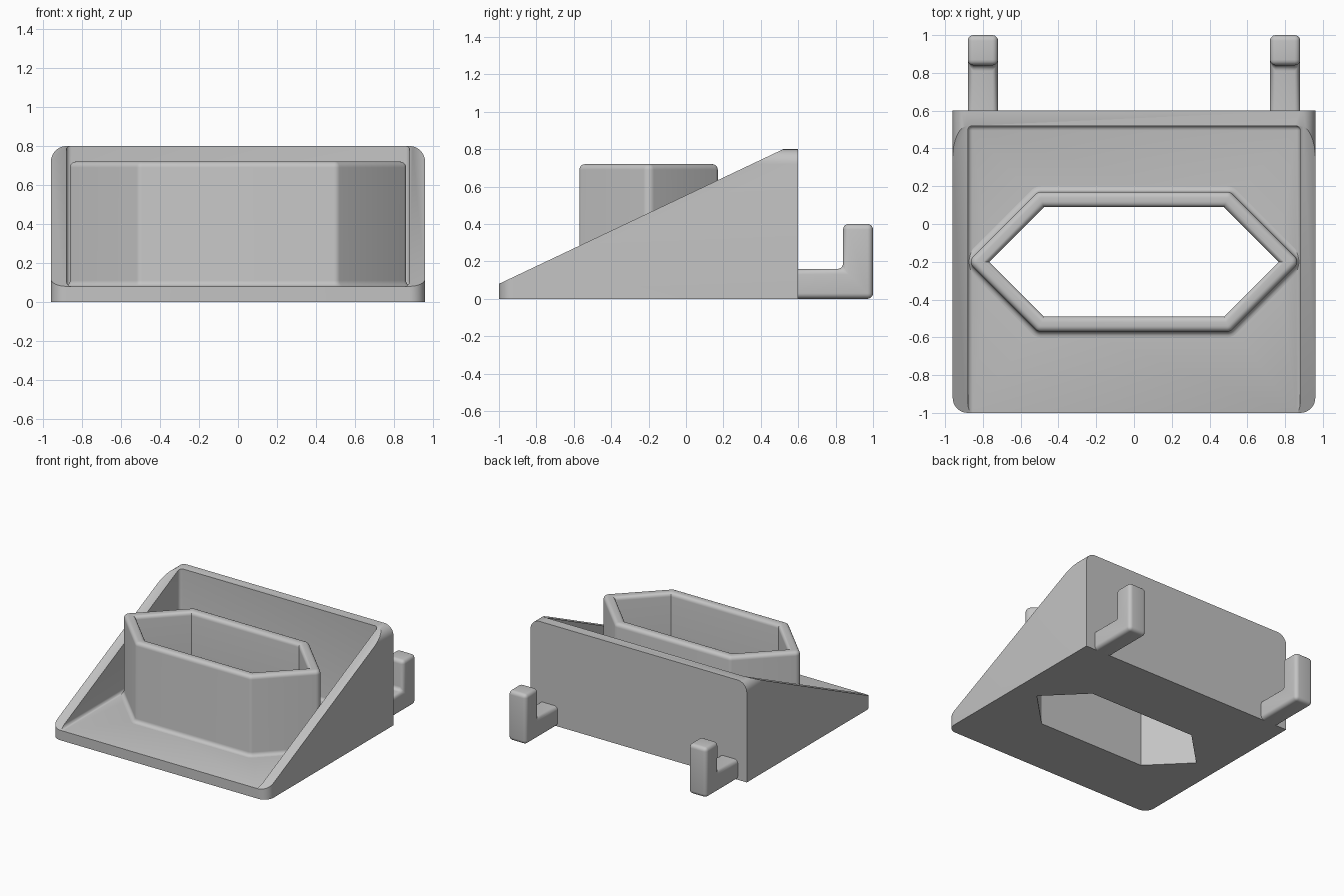
import bpy, bmesh
from math import sin, cos, pi, sqrt, atan2
from mathutils import Vector

cube = bpy.data.objects.get("Cube")
if cube:
    bpy.data.objects.remove(cube, do_unlink=True)

grey = bpy.data.materials.new("light_grey")
grey.use_nodes = True
colour = (0.55, 0.55, 0.55, 1)
grey.diffuse_color = colour
grey.node_tree.nodes["Principled BSDF"].inputs["Base Color"].default_value = colour


def finish(bm, name):
    bmesh.ops.remove_doubles(bm, verts=bm.verts, dist=1e-5)
    bmesh.ops.recalc_face_normals(bm, faces=bm.faces)
    mesh = bpy.data.meshes.new(name)
    bm.to_mesh(mesh)
    bm.free()
    mesh.materials.append(grey)
    obj = bpy.data.objects.new(name, mesh)
    bpy.context.collection.objects.link(obj)
    return obj


def smooth(obj):
    bpy.ops.object.select_all(action='DESELECT')
    obj.select_set(True)
    bpy.context.view_layer.objects.active = obj
    bpy.ops.object.shade_smooth_by_angle(angle=pi / 6)


def box(low, high):
    bm = bmesh.new()
    bmesh.ops.create_cube(bm, size=1)
    for v in bm.verts:
        v.co = [(a + b) / 2 + c * (b - a) for a, b, c in zip(low, high, v.co)]
    return bm


def round_edges(bm, radius, rule, segments=6):
    edges = [e for e in bm.edges if rule(*(v.co for v in e.verts))]
    bmesh.ops.bevel(bm, geom=edges, offset=radius, segments=segments,
                    profile=0.5, affect='EDGES')


def near(a, b):
    return abs(a - b) < 1e-4


def prism(points, axis, depth):
    """Extrude a closed outline along one axis vector."""
    bm = bmesh.new()
    face = bm.faces.new([bm.verts.new(p) for p in points])
    new = bmesh.ops.extrude_face_region(bm, geom=[face])["geom"]
    bmesh.ops.translate(bm, vec=Vector(axis) * depth,
                        verts=[g for g in new if isinstance(g, bmesh.types.BMVert)])
    return bm


# Hexagon outlines, grown (rounded corners) or shrunk (mitred) from a core
CENTRE_Y, APOTHEM, TIP, ARC = -0.2, 0.33, 0.823, 5


def hexagon(offset, z):
    shrink = min(offset, 0)
    half = APOTHEM + shrink
    tip = TIP + shrink * sqrt(2)
    bend = tip - half
    corners = [(tip, 0), (bend, half), (-bend, half),
               (-tip, 0), (-bend, -half), (bend, -half)]
    spans = [(-1, 1), (1, 2), (2, 3), (3, 5), (5, 6), (6, 7)]
    points = []
    for (x, y), (start, end) in zip(corners, spans):
        for i in range(ARC + 1):
            t = (start + (end - start) * i / ARC) * pi / 4
            r = max(offset, 0)
            points.append((x + r * cos(t), CENTRE_Y + y + r * sin(t), z))
    return points


# Sloped tray: rounded block, sliced by the slope, hollowed, with a hexagonal hole
bm = box((-0.96, -1, 0), (0.96, 0.6, 0.8))
round_edges(bm, 0.08, lambda a, b: (near(a.y, -1) and near(b.y, -1) and near(a.x, b.x))
            or (near(a.z, 0.8) and near(b.z, 0.8) and near(a.x, b.x)), 8)
cut = bmesh.ops.bisect_plane(bm, geom=bm.verts[:] + bm.edges[:] + bm.faces[:],
                             plane_co=(0, -1, 0.08), plane_no=(0, -0.72, 1.52),
                             clear_outer=True)
bmesh.ops.holes_fill(bm, edges=[e for e in bm.edges if e.is_boundary])
tray = finish(bm, "tray")

bm = box((-0.88, -1.5, 0.08), (0.88, 0.52, 1.5))
round_edges(bm, 0.025, lambda a, b: (near(a.z, 0.08) and near(b.z, 0.08) and a.y + b.y > -2.9)
            or (near(a.y, 0.52) and near(b.y, 0.52) and near(a.x, b.x)), 4)
cavity = finish(bm, "tray_cavity_cutter")
hole = finish(prism(hexagon(-0.04, -0.2)[::ARC + 1], (0, 0, 1), 0.6), "hole_cutter")

for cutter in (cavity, hole):
    cutter.hide_render = True
    mod = tray.modifiers.new("cut", 'BOOLEAN')
    mod.object, mod.operation, mod.solver = cutter, 'DIFFERENCE', 'EXACT'
    bpy.context.view_layer.objects.active = tray
    bpy.ops.object.modifier_apply(modifier=mod.name)
    bpy.data.objects.remove(cutter, do_unlink=True)
smooth(tray)

# Hexagonal holder: floor fillet, outer wall, rounded rim, inner wall
R, TOP, FLOOR, STEPS = 0.03, 0.72, 0.08, 5
angles = [pi / 2 * i / STEPS for i in range(STEPS + 1)]
profile = [(0.04 + R - R * sin(t), FLOOR + R - R * cos(t)) for t in angles]
profile += [(0.04 - R + R * cos(t), TOP - R + R * sin(t)) for t in angles]
profile += [(-0.04 + R - R * sin(t), TOP - R + R * cos(t)) for t in angles]
profile += [(-0.04, FLOOR)]
bm = bmesh.new()
rings = [[bm.verts.new(p) for p in hexagon(d, z)] for d, z in profile]
count = len(rings[0])
for low, high in zip(rings, rings[1:]):
    for i in range(count):
        j = (i + 1) % count
        bm.faces.new((low[i], low[j], high[j], high[i]))
smooth(finish(bm, "hexagonal_holder"))

# Two upturned hooks behind the back wall
outline = [(0.6, 0), (1, 0), (1, 0.4), (0.84, 0.4), (0.84, 0.16), (0.6, 0.16)]
for side, x in (("left", 0.72), ("right", -0.88)):
    bm = prism([(x, y, z) for y, z in outline], (1, 0, 0), 0.16)
    bmesh.ops.recalc_face_normals(bm, faces=bm.faces)
    round_edges(bm, 0.03, lambda a, b: not (near(a.y, 0.6) and near(b.y, 0.6)), 5)
    smooth(finish(bm, side + "_hook"))
